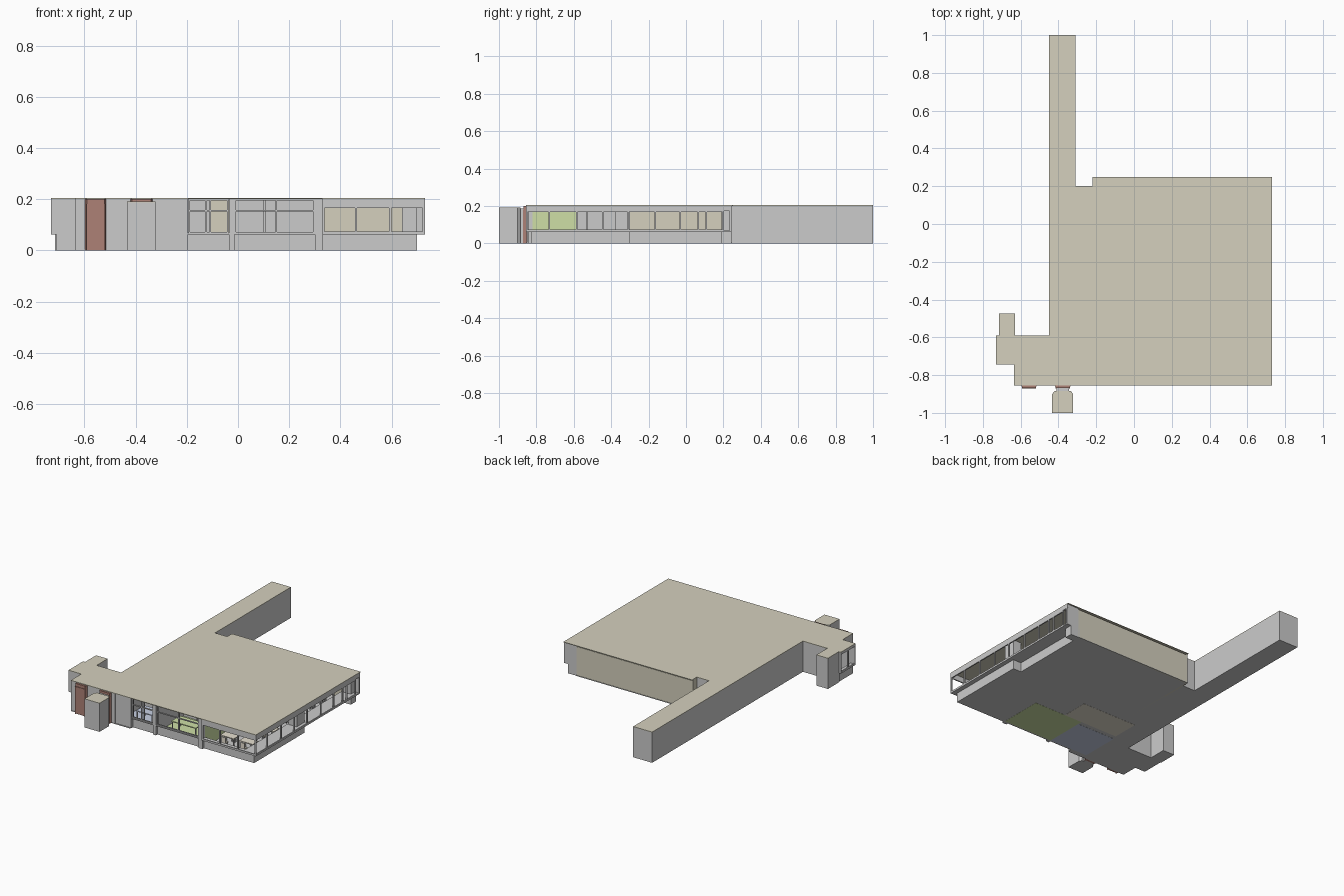
import bpy, bmesh

if "Cube" in bpy.data.objects:
    bpy.data.objects.remove(bpy.data.objects["Cube"])

def material(name, c):
    m = bpy.data.materials.new(name)
    m.diffuse_color = (*c, 1)
    m.use_nodes = True
    m.node_tree.nodes["Principled BSDF"].inputs["Base Color"].default_value = m.diffuse_color
    return m

OLIVE = material("olive", (0.66, 0.63, 0.51))
BROWN = material("brown", (0.42, 0.22, 0.18))
GREEN = material("green", (0.62, 0.74, 0.38))
BLUE = material("blue", (0.58, 0.64, 0.78))
SAND = material("sand", (0.80, 0.75, 0.64))
H, SILL, HEAD, T = 0.205, 0.066, 0.17, 0.008
ROOF = H - 0.004

def prism(name, pts, z0, z1, mat=None):
    bm = bmesh.new()
    f = bm.faces.new([bm.verts.new((x, y, z0)) for x, y in pts])
    top = bmesh.ops.extrude_face_region(bm, geom=[f])["geom"]
    bmesh.ops.translate(bm, vec=(0, 0, z1 - z0),
                        verts=[g for g in top if isinstance(g, bmesh.types.BMVert)])
    bmesh.ops.recalc_face_normals(bm, faces=bm.faces)
    me = bpy.data.meshes.new(name)
    bm.to_mesh(me)
    bm.free()
    ob = bpy.data.objects.new(name, me)
    bpy.context.collection.objects.link(ob)
    if mat:
        me.materials.append(mat)
    return ob

def box(name, x0, x1, y0, y1, z0, z1, mat=None):
    return prism(name, [(x0, y0), (x1, y0), (x1, y1), (x0, y1)], z0, z1, mat)

def window_row(name, axis, pos, cuts, z0, z1, t=T, rails=()):
    """Frame bars in a wall plane: mullions at cuts, rails at z0, z1 and extras."""
    def bar(n, a0, a1, c0, c1):
        if axis == "x":
            box(n, a0, a1, pos, pos + T, c0, c1)
        else:
            box(n, pos - T, pos, a0, a1, c0, c1)
    for c in cuts:
        bar(name + "_mullion", c - t / 2, c + t / 2, z0, z1)
    for z in (z0, z1 - t, *rails):
        bar(name + "_rail", cuts[0], cuts[-1], z, z + t)

# Roof, one thin slab following the whole outline
prism("roof", [(-.635, -.855), (.73, -.855), (.73, .25), (-.22, .25), (-.22, .20), (-.31, .20),
               (-.31, 1), (-.45, 1), (-.45, -.59), (-.63, -.59), (-.63, -.475), (-.715, -.475),
               (-.715, -.59), (-.73, -.59), (-.73, -.745), (-.635, -.745)], ROOF, H, OLIVE)

# Floor
prism("floor", [(-.635, -.855), (-.20, -.855), (-.20, -.83), (.70, -.83), (.70, -.30), (.64, -.30),
                (.64, .245), (-.22, .245), (-.22, .20), (-.31, .20), (-.31, .9), (-.45, .9),
                (-.45, -.59), (-.71, -.59), (-.71, -.745), (-.635, -.745)], 0, .004)
box("green_floor", -.03, .33, -.82, -.53, -0.0008, .006, GREEN)
box("blue_floor", -.31, -.03, -.82, -.56, -0.0008, .006, BLUE)
box("sand_floor", -.30, .10, -.53, -.35, -0.0008, .006, SAND)

# Long corridor
for x in (-.45, -.318):
    box("corridor_wall", x, x + T, -.59 if x < -.4 else .19, 1, 0, ROOF)
box("corridor_floor", -.45, -.31, .2, 1, 0, .004)
box("corridor_end", -.45, -.31, .992, 1, 0, ROOF)
box("notch_wall", -.31, -.22, .19, .20, 0, ROOF)

# Back and west olive walls
box("back_wall", -.22, .64, .232, .242, 0, ROOF - .006, OLIVE)
box("west_wall", -.22, -.212, -.30, .242, 0, ROOF, OLIVE)
box("back_corner_pillar", .64, .70, .19, .242, 0, ROOF)
box("bay_end_panel", .64, .73, .232, .242, SILL, ROOF)

# Right side: low wall, pillar, overhanging bay and windows
box("right_low_wall_front", .69, .70, -.83, -.30, 0, SILL)
box("right_low_wall_back", .63, .64, -.30, .242, 0, SILL)
box("right_low_wall_return", .63, .70, -.31, -.30, 0, SILL)
box("right_pillar", .64, .70, -.38, -.30, 0, ROOF)
box("right_bay_sill", .63, .73, -.855, .242, SILL - .004, SILL + .004)
box("right_header", .722, .73, -.855, .245, HEAD + .004, ROOF)
window_row("right_window", "y", .73,
           [-.851, -.73, -.585, -.445, -.31, -.165, -.03, .065, .108, .20], SILL, HEAD + .005)

# Front: low wall, windows and pillars
box("front_low_wall", -.20, .70, -.83, -.82, 0, SILL)
box("front_right_sill", .33, .73, -.855, -.82, SILL - .004, SILL + .004)
box("front_mid_sill", -.20, .33, -.845, -.82, SILL - .004, SILL + .002)
box("front_right_header", .33, .73, -.855, -.847, HEAD, ROOF)
window_row("front_right_window", "x", -.855, [.335, .462, .595, .726], SILL, HEAD + .004)
window_row("front_mid_window", "x", -.84, [-.01, .15, .297], SILL, ROOF, .006, [.152])
window_row("front_left_window", "x", -.84, [-.19, -.125, -.108, -.04], SILL, ROOF, .006, [.152])
box("front_pillar", -.036, -.014, -.845, -.82, 0, ROOF)
box("front_pillar", .30, .33, -.845, -.82, 0, ROOF)
box("front_solid_wall", -.31, -.195, -.85, -.82, 0, ROOF)

# Entrance wing on the left
box("entrance_wall", -.635, -.31, -.853, -.843, 0, ROOF)
box("wing_left_wall", -.635, -.625, -.853, -.745, 0, ROOF)
box("wing_front_return", -.71, -.625, -.745, -.735, 0, ROOF)
box("wing_back_wall", -.63, -.45, -.60, -.59, 0, ROOF)
box("wing_low_wall", -.71, -.70, -.745, -.59, 0, SILL)
box("wing_tower", -.715, -.63, -.595, -.475, 0, ROOF)
box("wing_bay_sill", -.73, -.70, -.745, -.59, SILL - .004, SILL + .004)
box("wing_bay_header", -.73, -.722, -.745, -.59, .19, ROOF)
window_row("wing_bay_window", "y", -.722, [-.741, -.67, -.594], SILL, .195)
for y in (-.745, -.598):
    box("wing_bay_side", -.73, -.70, y, y + T, SILL, ROOF)

# Doors with tapered portals
def portal(name, x0, x1):
    prism(name, [(x0, -.853), (x0 + .006, -.868), (x1 - .006, -.868), (x1, -.853)], 0, ROOF, BROWN)
    for x in (x0 + .004, x1 - .01):
        box(name + "_jamb", x, x + .006, -.872, -.865, 0, .182, BROWN)
    box(name + "_lintel", x0 + .004, x1 - .004, -.872, -.865, .176, .182, BROWN)

portal("left_door", -.597, -.515)
portal("right_door", -.42, -.335)
box("porch_neck", -.41, -.345, -.89, -.868, 0, .186)
prism("porch_block", [(-.433, -1), (-.322, -1), (-.322, -.90), (-.334, -.885), (-.421, -.885),
                      (-.433, -.90)], 0, .188)
prism("porch_block_top", [(-.433, -1), (-.322, -1), (-.322, -.90), (-.334, -.885), (-.421, -.885),
                          (-.433, -.90)], .188, .191, OLIVE)

# Interior partitions
box("green_partition", .322, .33, -.82, -.58, 0, ROOF, GREEN)
box("room_wall", -.03, .33, -.535, -.527, 0, ROOF)
box("room_divider", -.034, -.026, -.82, -.53, 0, ROOF)
box("blue_room_wall", -.31, -.11, -.565, -.557, 0, ROOF)
box("blue_room_side", -.318, -.31, -.85, .20, 0, ROOF)
box("centre_wall", .10, .108, -.58, -.35, 0, ROOF)

# Tables and chairs
def table(x, y, w, d, h, mat):
    box("table_top", x - w / 2, x + w / 2, y - d / 2, y + d / 2, h - .006, h, mat)
    for sx in (-1, 1):
        for sy in (-1, 1):
            lx, ly = x + sx * (w / 2 - .005), y + sy * (d / 2 - .005)
            box("table_leg", lx - .003, lx + .003, ly - .003, ly + .003, .004, h - .006)

def chair(x, y, s):
    table(x, y, .03, .03, .04, SAND)
    yb = y + s * .013
    box("chair_back", x - .015, x + .015, yb - .002, yb + .002, .04, .075, SAND)

for tx, ty in [(.43, -.70), (.57, -.70), (.57, -.48), (.55, -.2), (.55, .05), (.3, -.2), (.3, .05)]:
    table(tx, ty, .10, .06, .065, SAND)
    for s in (-1, 1):
        chair(tx, ty + s * .05, s)
table(.12, -.70, .18, .09, .07, GREEN)
table(-.17, -.70, .12, .09, .07, BLUE)
